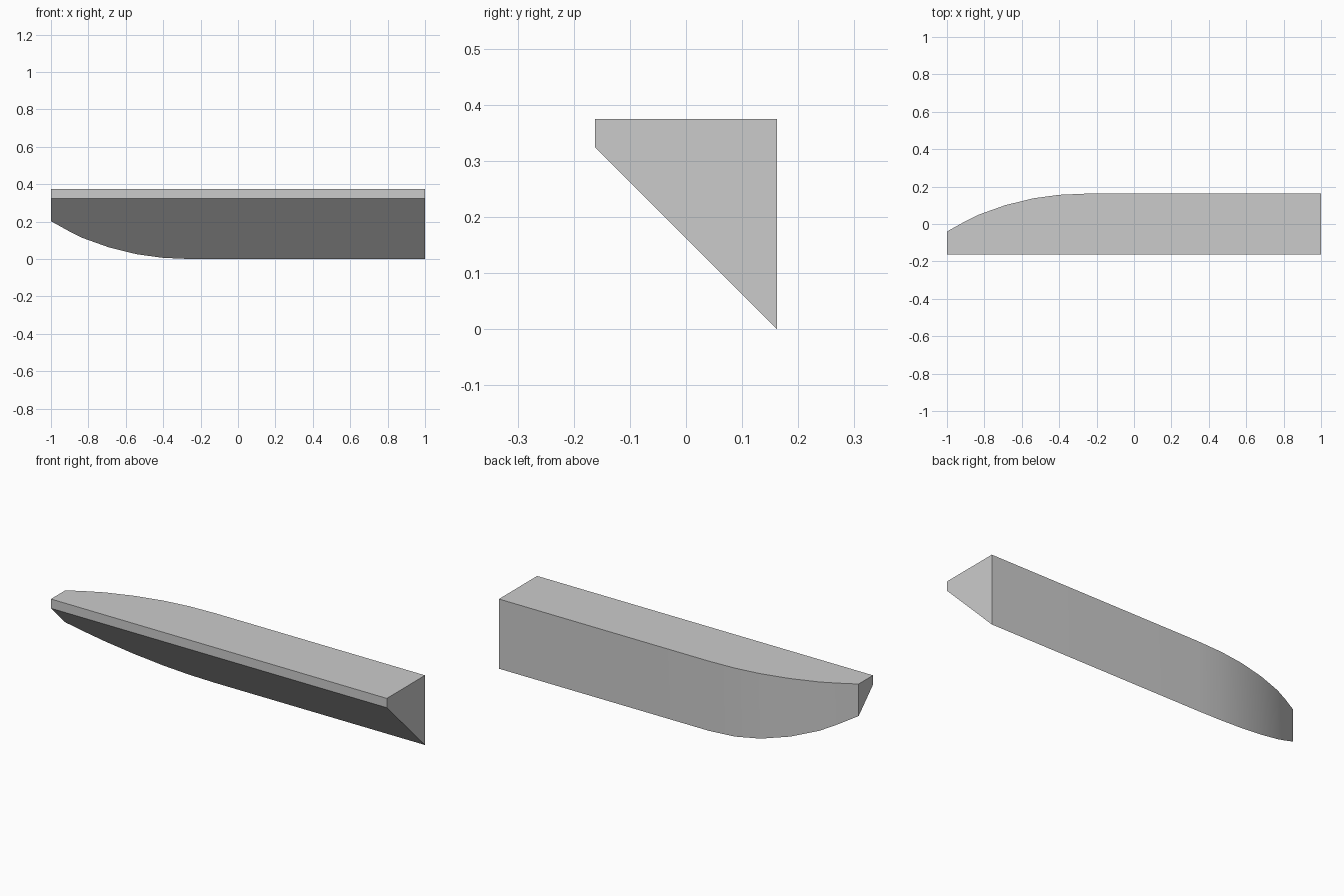
import bpy
import bmesh

cube = bpy.data.objects.get("Cube")
if cube:
    bpy.data.objects.remove(cube, do_unlink=True)

# Single grey material
grey = bpy.data.materials.new("plain_grey")
grey.use_nodes = True
colour = (0.6, 0.6, 0.6, 1)
grey.diffuse_color = colour
grey.node_tree.nodes["Principled BSDF"].inputs["Base Color"].default_value = colour

FRONT, TOP, LIP = -0.1625, 0.375, 0.325

# Back edge in plan: a rounded end running into a straight side
back_edge = [(-1, -0.04), (-0.91, 0.01), (-0.83, 0.05), (-0.69, 0.1), (-0.54, 0.137),
             (-0.4, 0.156), (-0.25, 0.1625), (1, 0.1625)]

# Loft the four-cornered section along the back edge
bm = bmesh.new()
rings = []
for x, y in back_edge:
    section = [(FRONT, TOP), (FRONT, LIP), (y, LIP + FRONT - y), (y, TOP)]
    rings.append([bm.verts.new((x, *p)) for p in section])
for a, b in zip(rings, rings[1:]):
    for i in range(4):
        j = (i + 1) % 4
        bm.faces.new((a[i], a[j], b[j], b[i]))
bm.faces.new(rings[0])
bm.faces.new(rings[-1])

# Merge the flat strips into single faces
bmesh.ops.recalc_face_normals(bm, faces=bm.faces)
bmesh.ops.dissolve_limit(bm, angle_limit=0.01, verts=bm.verts, edges=bm.edges)

mesh = bpy.data.meshes.new("bracket_block")
bm.to_mesh(mesh)
bm.free()
mesh.materials.append(grey)
block = bpy.data.objects.new("bracket_block", mesh)
bpy.context.collection.objects.link(block)

# Smooth the curved back, keep the other edges sharp
bpy.context.view_layer.objects.active = block
block.select_set(True)
bpy.ops.object.shade_smooth_by_angle(angle=0.52)
